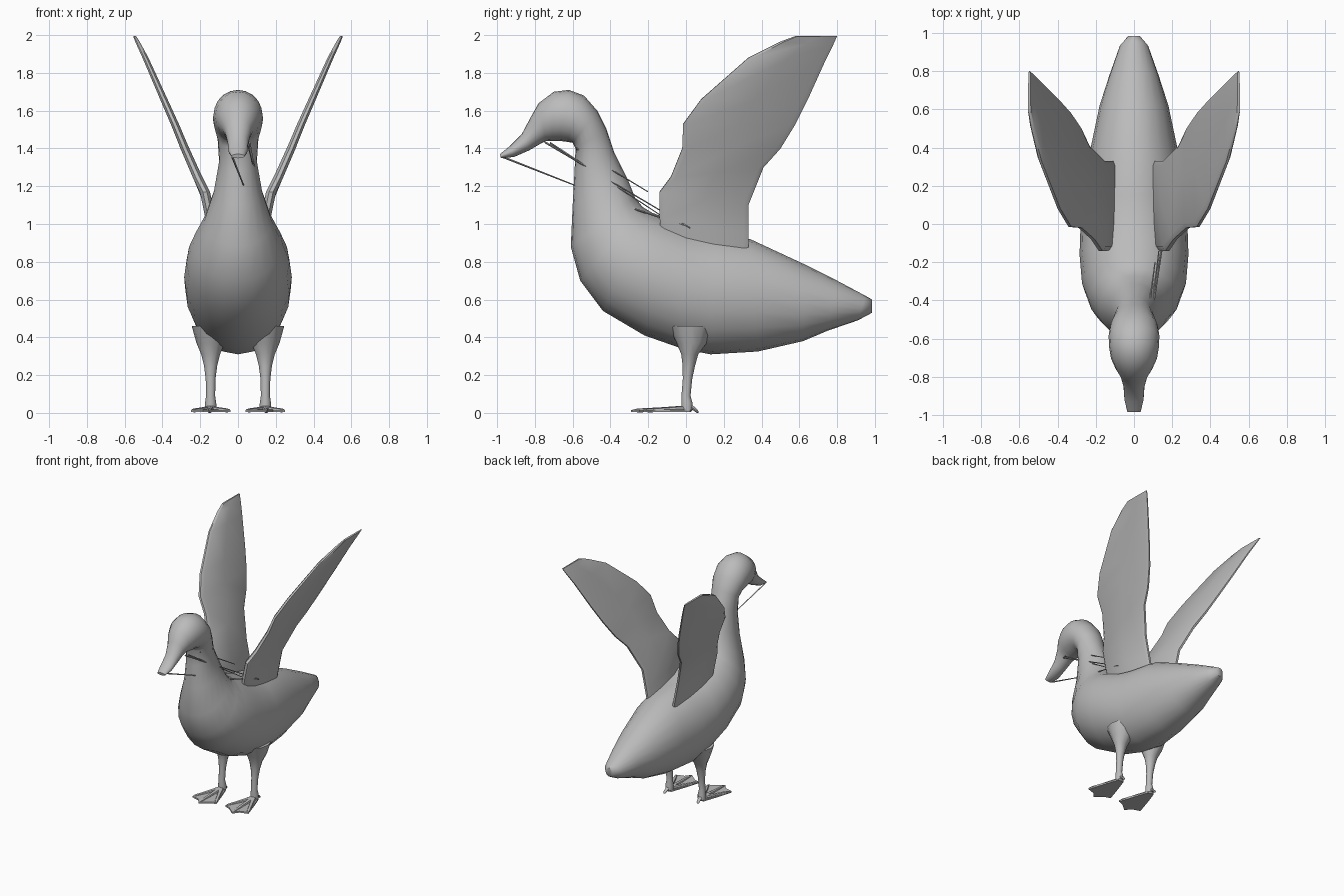
import bpy, bmesh, math
from mathutils import Vector

if "Cube" in bpy.data.objects:
    bpy.data.objects.remove(bpy.data.objects["Cube"])

grey = bpy.data.materials.new("plain grey")
grey.diffuse_color = (0.5, 0.5, 0.5, 1)
grey.use_nodes = True
grey.node_tree.nodes["Principled BSDF"].inputs["Base Color"].default_value = grey.diffuse_color


def finish(name, bm, angle=40):
    bmesh.ops.recalc_face_normals(bm, faces=bm.faces)
    mesh = bpy.data.meshes.new(name)
    bm.to_mesh(mesh)
    bm.free()
    ob = bpy.data.objects.new(name, mesh)
    bpy.context.collection.objects.link(ob)
    mesh.materials.append(grey)
    bpy.ops.object.select_all(action='DESELECT')
    ob.select_set(True)
    bpy.context.view_layer.objects.active = ob
    bpy.ops.object.shade_smooth_by_angle(angle=math.radians(angle))
    return ob


def loft(name, rings, angle=40):
    """Skin a list of closed rings and cap both ends."""
    bm = bmesh.new()
    vs = [[bm.verts.new(p) for p in r] for r in rings]
    n = len(vs[0])
    for a, b in zip(vs, vs[1:]):
        for i in range(n):
            j = (i + 1) % n
            bm.faces.new((a[i], a[j], b[j], b[i]))
    bm.faces.new(vs[0])
    bm.faces.new(vs[-1])
    return finish(name, bm, angle)


def ellipse(center, a, b, n=16):
    """Ring around center spanned by half-axis vectors a and b."""
    return [center + a * math.cos(2 * math.pi * i / n) + b * math.sin(2 * math.pi * i / n)
            for i in range(n)]


# Body, neck, head and bill: back point y,z / belly point y,z / half width
sections = [
    (.985, .60, .985, .53, .03), (.95, .62, .91, .49, .075), (.80, .70, .75, .435, .13),
    (.62, .79, .62, .38, .18), (.34, .92, .38, .325, .235), (.15, .945, .13, .31, .265),
    (0, .98, -.02, .34, .28), (-.10, 1.03, -.22, .41, .285), (-.18, 1.06, -.44, .54, .272),
    (-.23, 1.09, -.56, .70, .235), (-.27, 1.14, -.61, .88, .18), (-.31, 1.24, -.60, 1.10, .128),
    (-.38, 1.38, -.59, 1.28, .10), (-.42, 1.50, -.585, 1.40, .108), (-.47, 1.60, -.60, 1.43, .125),
    (-.54, 1.68, -.63, 1.435, .133), (-.62, 1.71, -.67, 1.44, .13), (-.70, 1.70, -.71, 1.44, .12),
    (-.78, 1.64, -.74, 1.44, .095), (-.825, 1.56, -.77, 1.425, .07), (-.87, 1.475, -.83, 1.39, .055),
    (-.93, 1.415, -.91, 1.355, .05), (-.985, 1.37, -.98, 1.348, .035)]
rings = []
for y1, z1, y2, z2, w in sections:
    top, low = Vector((0, y1, z1)), Vector((0, y2, z2))
    rings.append(ellipse((top + low) / 2, Vector((w, 0, 0)), (top - low) / 2, 20))
loft("body_neck_head", rings, 60)


# Wings: leading edge y,z / trailing edge y,z / half thickness
wing_rows = [
    (-.13, .90, .33, .86, .028), (-.14, 1.04, .33, .95, .028), (-.14, 1.17, .33, 1.10, .028),
    (-.08, 1.25, .41, 1.30, .026), (-.02, 1.40, .50, 1.40, .024), (-.015, 1.53, .58, 1.53, .022),
    (.08, 1.66, .645, 1.66, .02), (.33, 1.88, .74, 1.87, .016), (.50, 1.965, .78, 1.95, .012),
    (.58, 1.995, .80, 1.995, .008)]
lean = [(.80, .10), (1.0, .14), (1.17, .175), (1.3, .24), (1.53, .335), (1.88, .49), (2.0, .55)]


def lean_x(z):
    for (z1, x1), (z2, x2) in zip(lean, lean[1:]):
        if z <= z2:
            return x1 + (x2 - x1) * (z - z1) / (z2 - z1)
    return lean[-1][1]


profile = [(0, .4), (.05, 1), (.5, .9), (.95, .7), (1, .3)]
for side, label in ((-1, "left"), (1, "right")):
    rings = []
    for y1, z1, y2, z2, t in wing_rows:
        ring = []
        for sign, pts in ((1, profile), (-1, profile[::-1])):
            for u, k in pts:
                z = z1 + (z2 - z1) * u
                ring.append(Vector((side * (lean_x(z) + sign * k * t * .92),
                                    y1 + (y2 - y1) * u, z - sign * k * t * .15)))
        rings.append(ring)
    loft(label + "_wing", rings, 35)

    # Leg: z, centre y, half width x, half depth y
    rings = []
    for z, y, a, b in [(.46, .03, .10, .12), (.37, .03, .075, .08), (.31, .02, .05, .045),
                       (.25, .015, .035, .033), (.18, .008, .026, .025), (.09, 0, .024, .024),
                       (.05, .005, .03, .03), (.015, .005, .03, .03), (.004, .005, .02, .02)]:
        rings.append(ellipse(Vector((side * .145, y, z)), Vector((a, 0, 0)), Vector((0, b, 0)), 12))
    loft(label + "_leg", rings)

    # Webbed foot with scalloped front edge
    outline = [(.12, .02), (.085, -.08), (.04, -.22), (.085, -.235), (.15, -.29),
               (.185, -.245), (.25, -.225), (.205, -.08), (.17, .02)]
    loft(label + "_web", [[Vector((side * x, y, z)) for x, y in outline] for z in (.004, .016)], 30)

    # Toes along the web and the hind toe
    heel = Vector((side * .145, 0, .022))
    toes = [(.045, -.22, .012), (.15, -.285, .012), (.245, -.225, .012), (.15, .066, .004)]
    for k, (x, y, z) in enumerate(toes):
        tip = Vector((side * x, y, z))
        base = heel if k < 3 else heel + Vector((0, .01, .025))
        across = (tip - base).cross(Vector((0, 0, 1))).normalized()
        rings = [ellipse(base.lerp(tip, u), across * r, Vector((0, 0, r * .85)), 8)
                 for u, r in ((0, .02), (.5, .014), (.9, .012), (1, .005))]
        loft(f"{label}_toe_{k + 1}", rings)

# Thin loose strands running from the bill back to the shoulder
strands = [((-.03, -.97, 1.355), (.04, -.52, 1.178)), ((.05, -.75, 1.435), (.17, .02, .98)),
           ((.06, -.72, 1.43), (.13, -.14, 1.05)), ((.06, -.58, 1.40), (.11, -.20, 1.17)),
           ((.10, -.35, 1.105), (.17, 0, .99))]
for k, (a, b) in enumerate(strands):
    a, b = Vector(a), Vector(b)
    rings = [ellipse(a.lerp(b, u), Vector((r, 0, 0)), Vector((0, 0, r)), 4)
             for u, r in ((0, .006), (1, .003))]
    loft(f"strand_{k + 1}", rings)
